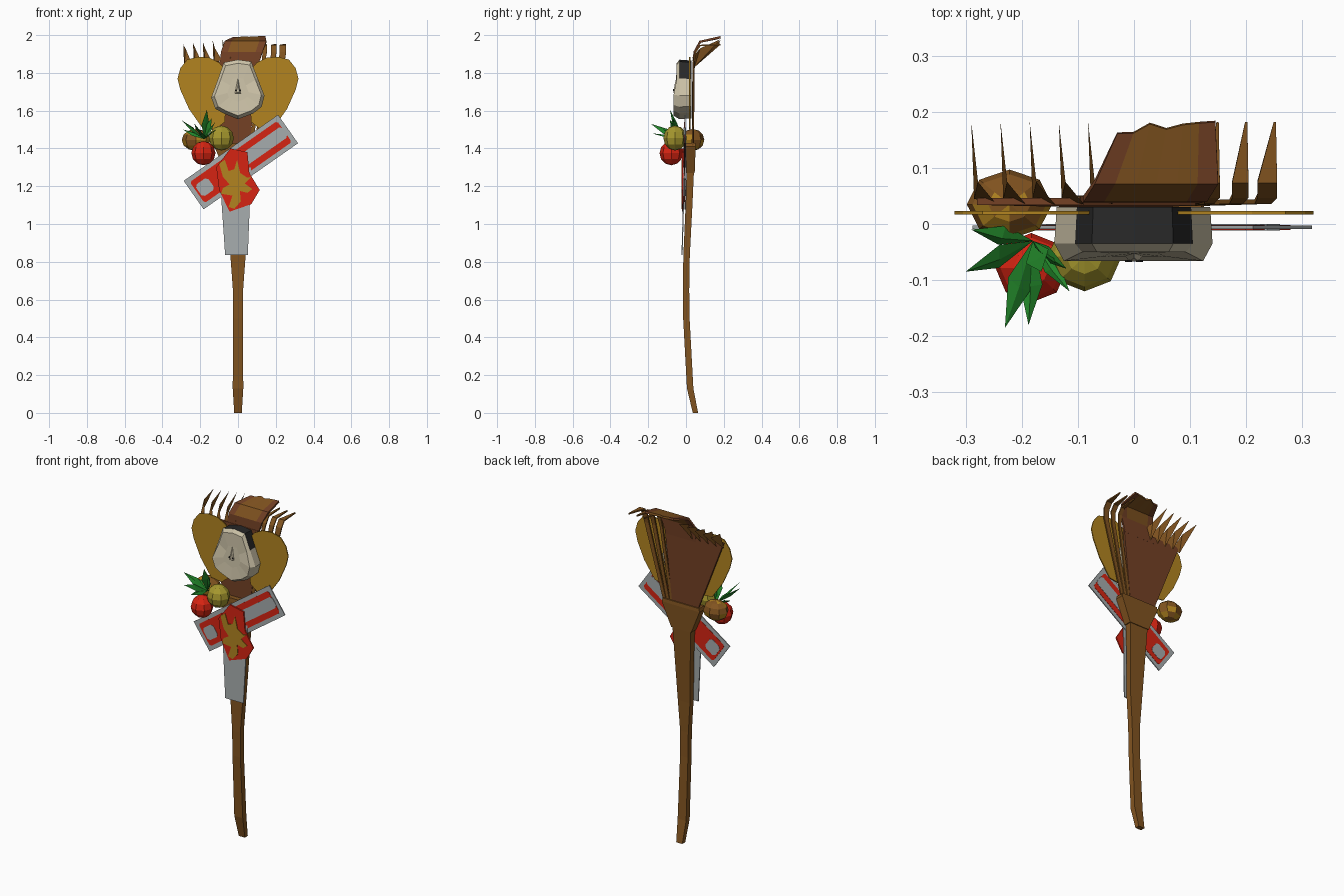
import bpy, bmesh, math, random
from mathutils import Vector, Matrix

random.seed(4)
cube = bpy.data.objects.get("Cube")
if cube:
    bpy.data.objects.remove(cube, do_unlink=True)


def material(name, *rgb):
    lin = [(c / 255 / 12.92) if c < 11 else ((c / 255 + 0.055) / 1.055) ** 2.4 for c in rgb]
    m = bpy.data.materials.new(name)
    m.use_nodes = True
    m.diffuse_color = (*lin, 1)
    m.node_tree.nodes["Principled BSDF"].inputs["Base Color"].default_value = (*lin, 1)
    return m


WOOD = material("wood brown", 130, 84, 32)
STRAW = material("dark straw", 116, 65, 37)
GOLD = material("gold", 178, 132, 32)
CREAM = material("bone cream", 205, 195, 168)
BLACK = material("black", 40, 40, 40)
RED = material("red", 214, 36, 18)
GREY = material("silver grey", 166, 172, 173)
GREEN = material("leaf green", 34, 134, 42)
OLIVE = material("olive yellow", 166, 152, 46)


def finish(name, bm, *mats, rule=None):
    bmesh.ops.recalc_face_normals(bm, faces=bm.faces)
    if rule:
        for f in bm.faces:
            f.material_index = rule(f.calc_center_median(), f.normal)
    me = bpy.data.meshes.new(name)
    bm.to_mesh(me)
    bm.free()
    for m in mats:
        me.materials.append(m)
    ob = bpy.data.objects.new(name, me)
    bpy.context.collection.objects.link(ob)
    return ob


def loft(name, rings, *mats, rule=None):
    """Skin a list of equal rings of points and cap both ends."""
    bm = bmesh.new()
    rows = [[bm.verts.new(p) for p in r] for r in rings]
    n = len(rows[0])
    for a, b in zip(rows, rows[1:]):
        for i in range(n):
            bm.faces.new((a[i], a[(i + 1) % n], b[(i + 1) % n], b[i]))
    bm.faces.new(rows[0])
    bm.faces.new(rows[-1])
    return finish(name, bm, *mats, rule=rule)


def plate(name, outline, y, thick, mat):
    """Upright flat plate from an x, z outline."""
    return loft(name, [[(x, y + s * thick / 2, z) for x, z in outline] for s in (-1, 1)], mat)


def post(name, sections, mat):
    """Square-sectioned post from (z, y, half width, half depth)."""
    corners = ((-1, -1), (1, -1), (1, 1), (-1, 1))
    return loft(name, [[(sx * w, y + sy * d, z) for sx, sy in corners]
                       for z, y, w, d in sections], mat)


def sheet(name, rows, cols, *mats, thick=0.012, rule=None, jag=0):
    """Bent sheet from rows of (x start, x end, y, z)."""
    bm = bmesh.new()
    grid = []
    for k, (x0, x1, y, z) in enumerate(rows):
        line = []
        for i in range(cols + 1):
            drop = jag * random.random() if k == len(rows) - 1 else 0
            line.append(bm.verts.new((x0 + (x1 - x0) * i / cols, y - drop, z - drop * 0.3)))
        grid.append(line)
    for a, b in zip(grid, grid[1:]):
        for i in range(cols):
            bm.faces.new((a[i], a[i + 1], b[i + 1], b[i]))
    ob = finish(name, bm, *mats, rule=rule)
    ob.modifiers.new("thickness", 'SOLIDIFY').thickness = thick
    ob.modifiers["thickness"].offset = 0
    return ob


# Broom handle and flared collar
post("handle", [(0, .05, .02, .014), (.13, .022, .028, .017), (.5, .002, .026, .017),
                (.65, 0, .027, .017), (.83, .003, .04, .017), (1.1, .016, .052, .018),
                (1.3, .023, .062, .02)], WOOD)
post("collar", [(1.27, .023, .066, .023), (1.41, .025, .125, .026), (1.43, .025, .12, .024)], WOOD)

# Bristle fan, bent crest and pointed bristles
sheet("bristle_fan", [(-.1, .06, .036, 1.4), (-.28, .11, .04, 1.86)], 6, STRAW)
sheet("bristle_crest", [(-.1, .1, .04, 1.82), (-.09, .13, .045, 1.91), (-.07, .15, .075, 1.965),
                        (-.03, .145, .186, 1.99)], 6, WOOD, STRAW, jag=.03,
      rule=lambda c, n: 1 if c.z < 1.9 or random.random() < .35 else 0)
for i in range(5):
    x = -.29 + i * .052
    bm = bmesh.new()
    pts = [(x + .005, .045, 1.83), (x + .045, .035, 1.85 + i * .008),
           (x + .012, .075, 1.93), (x, .183, 1.95 + i * .007)]
    a, b, c, d = (bm.verts.new(p) for p in pts)
    bm.faces.new((a, b, c))
    bm.faces.new((a, c, d))
    finish("bristle_point", bm, WOOD)
for i in range(3):
    base, top, w = .055 + i * .022, .125 + i * .045, .018 + i * .006
    sheet("loose_bristle", [(base, base + .02, .036, 1.4), (top, top + w, .04, 1.85),
                            (top + .005, top + w + .01, .05, 1.91),
                            (top + .005, top + w + .01, .075, 1.945),
                            (top + w + .004, top + w + .008, .182, 1.95)], 1, WOOD, thick=.008)

# Pair of broad golden leaves
wing = [(.05, 1.8), (.1, 1.855), (.15, 1.88), (.21, 1.885), (.27, 1.87), (.305, 1.825),
        (.32, 1.77), (.305, 1.71), (.26, 1.61), (.19, 1.51), (.12, 1.5), (.07, 1.54)]
for side in (-1, 1):
    plate("golden_leaf", [(side * x, z) for x, z in wing], .02, .006, GOLD)

# Bone mask with black upper rim, brow, cheeks and nose
face = [(-.075, 1.855), (0, 1.87), (.07, 1.86), (.105, 1.77), (.14, 1.68), (.125, 1.62),
        (.08, 1.585), (0, 1.555), (-.075, 1.585), (-.12, 1.61), (-.142, 1.67), (-.105, 1.77)]


def mask_ring(y, s, bulge=0):
    return [(x * s, y - (bulge if z < 1.7 else 0), 1.71 + (z - 1.71) * s) for x, z in face]


loft("mask", [mask_ring(.03, .97), mask_ring(-.035, 1), mask_ring(-.05, .88, .016),
              mask_ring(-.052, .4, .006)], CREAM, BLACK,
     rule=lambda c, n: 1 if c.z > 1.74 and -.02 < c.y < .02 else 0)
loft("nose", [[(-.022, -.05, 1.69), (.02, -.05, 1.69), (0, -.05, 1.78)],
              [(-.008, -.067, 1.695), (.008, -.067, 1.695), (0, -.06, 1.74)]], CREAM)
for side in (-1, 1):
    plate("nostril", [(side * .004, 1.705), (side * .016, 1.705), (side * .012, 1.715)],
          -.066, .004, BLACK)

# Hanging cloth strip
loft("cloth", [[(x, y - .003 * s, z) for x, y, z in
                ((-.1, -.008, 1.3), (.07, -.008, 1.3), (.052, -.021, .835), (-.068, -.021, .835))]
               for s in (-1, 1)], GREY)

# Slanted ribbon card: silver border, red field, silver windows on both sides
turn = Matrix.Rotation(math.radians(35), 2)


def slanted(along, half, tall, cut=0):
    pts = []
    for sx, sz in ((-1, -1), (1, -1), (1, 1), (-1, 1)):
        if cut:
            steps = ((0, cut), (cut, 0)) if sx * sz > 0 else ((cut, 0), (0, cut))
            pts += [(sx * (half - u), sz * (tall - v)) for u, v in steps]
        else:
            pts.append((sx * half, sz * tall))
    return [tuple(Vector((.015, 1.328)) + turn @ Vector((along + u, v))) for u, v in pts]


for name, along, half, tall, cut, thick, mat in (
        ("card_border", 0, .305, .092, 0, .006, GREY),
        ("card_field", 0, .282, .068, .01, .009, RED),
        ("card_long_window", .135, .15, .034, .014, .012, GREY),
        ("card_small_window", -.232, .04, .038, .014, .012, GREY)):
    plate(name, slanted(along, half, tall, cut), -.006, thick, mat)

# Red knot patch with golden ornament
plate("knot_patch", [(-.115, 1.3), (-.04, 1.4), (.05, 1.38), (.06, 1.27), (.115, 1.18),
                     (.07, 1.105), (-.045, 1.065), (-.1, 1.18)], -.016, .008, RED)
ornament = [(-.1, 1.32), (-.07, 1.34), (-.05, 1.28), (-.02, 1.29), (-.005, 1.34), (.012, 1.27),
            (.05, 1.245), (.07, 1.25), (.035, 1.215), (.075, 1.185), (.05, 1.165), (.01, 1.175),
            (.015, 1.12), (-.02, 1.08), (-.05, 1.09), (-.03, 1.15), (-.09, 1.16), (-.08, 1.19),
            (-.045, 1.21), (-.08, 1.25)]
plate("golden_ornament", ornament, -.021, .004, GOLD)


# Fruit cluster
def fruit(name, loc, size, *mats, rule=None):
    bm = bmesh.new()
    bmesh.ops.create_uvsphere(bm, u_segments=8, v_segments=6, radius=1)
    bmesh.ops.transform(bm, matrix=Matrix.Translation(loc) @ Matrix.Diagonal((*size, 1)),
                        verts=bm.verts)
    return finish(name, bm, *mats, rule=rule)


fruit("red_fruit", (-.183, -.078, 1.375), (.064, .062, .064), RED)
fruit("olive_fruit", (-.088, -.058, 1.455), (.066, .062, .066), OLIVE)
fruit("mottled_fruit", (-.222, .035, 1.445), (.076, .062, .058), WOOD, GOLD,
      rule=lambda c, n: int(random.random() < .45))


# Leaves fanning out above the fruit
def leaf(base, tip, width):
    a, b = Vector(base), Vector(tip)
    side = (b - a).cross(Vector((.25, -.6, 1))).normalized() * width
    mid = a.lerp(b, .5)
    bm = bmesh.new()
    va, vl, vb, vr, vm = (bm.verts.new(p) for p in
                          (a, mid + side, b, mid - side, mid + Vector((0, -.006, .008))))
    for tri in ((va, vl, vm), (vl, vb, vm), (vb, vr, vm), (vr, va, vm)):
        bm.faces.new(tri)
    finish("leaf", bm, GREEN)


stem = (-.18, -.03, 1.45)
for tip, width in (((-.23, -.185, 1.53), .026), ((-.188, -.18, 1.48), .022),
                   ((-.3, -.085, 1.55), .024), ((-.29, -.01, 1.5), .02),
                   ((-.165, -.085, 1.605), .024), ((-.14, -.07, 1.56), .02),
                   ((-.115, -.12, 1.5), .016), ((-.12, -.08, 1.54), .018)):
    leaf(stem, tip, width)
